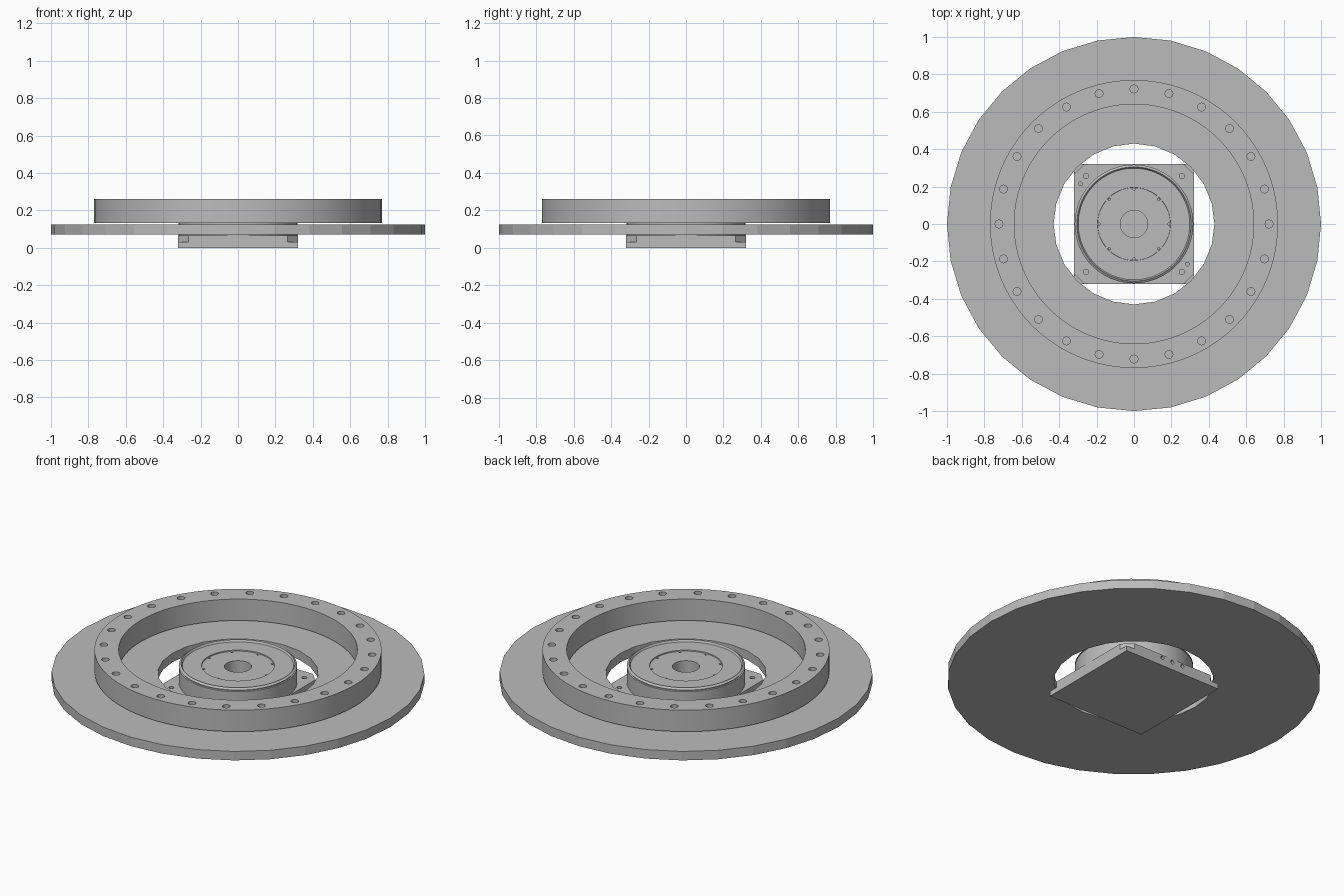
import bpy, bmesh, math
from mathutils import Matrix, Vector

cube = bpy.data.objects.get("Cube")
if cube:
    bpy.data.objects.remove(cube, do_unlink=True)

grey = bpy.data.materials.new("machined_grey")
grey.use_nodes = True
grey.diffuse_color = (0.5, 0.5, 0.5, 1)
grey.node_tree.nodes["Principled BSDF"].inputs["Base Color"].default_value = (0.5, 0.5, 0.5, 1)


def finish(name, bm):
    bmesh.ops.recalc_face_normals(bm, faces=bm.faces)
    mesh = bpy.data.meshes.new(name)
    bm.to_mesh(mesh)
    bm.free()
    mesh.materials.append(grey)
    obj = bpy.data.objects.new(name, mesh)
    bpy.context.collection.objects.link(obj)
    return obj


def lathe(name, profile, sides, closed):
    """Revolve (radius, z) points; an open profile gets flat end caps."""
    bm = bmesh.new()
    rings = []
    for r, z in profile:
        angles = [math.tau * i / sides for i in range(sides)]
        rings.append([bm.verts.new((r * math.cos(a), r * math.sin(a), z)) for a in angles])
    pairs = list(zip(rings, rings[1:]))
    if closed:
        pairs.append((rings[-1], rings[0]))
    else:
        bm.faces.new(rings[0])
        bm.faces.new(rings[-1])
    for a, b in pairs:
        for i in range(sides):
            j = (i + 1) % sides
            bm.faces.new((a[i], a[j], b[j], b[i]))
    return finish(name, bm)


def add_pin(bm, centre, radius, depth, sides=16, axis="Z"):
    turn = Matrix.Rotation(math.pi / 2, 4, "X") if axis == "Y" else Matrix()
    bmesh.ops.create_cone(bm, cap_ends=True, segments=sides, radius1=radius, radius2=radius,
                          depth=depth, matrix=Matrix.Translation(centre) @ turn)


def cut(obj, bm):
    """Subtract the cutter mesh and remove the cutter."""
    cutter = finish("cutter", bm)
    cutter.hide_render = True
    mod = obj.modifiers.new("holes", "BOOLEAN")
    mod.operation = "DIFFERENCE"
    mod.solver = "EXACT"
    mod.object = cutter
    select(obj)
    bpy.ops.object.modifier_apply(modifier=mod.name)
    bpy.data.objects.remove(cutter, do_unlink=True)


def select(obj):
    bpy.ops.object.select_all(action="DESELECT")
    obj.select_set(True)
    bpy.context.view_layer.objects.active = obj


def polar(radius, count, z):
    for i in range(count):
        a = math.tau * i / count
        yield Vector((radius * math.cos(a), radius * math.sin(a), z))


# Wide flat disc with a coarse central opening
disc = lathe("base_disc", [(1, 0.07), (1, 0.123)], 32, False)
bm = bmesh.new()
add_pin(bm, (0, 0, 0.1), 0.43, 0.2, 24)
cut(disc, bm)

# Upper ring with its circle of bolt holes
ring = lathe("bolt_ring", [(0.64, 0.133), (0.77, 0.133), (0.77, 0.26), (0.64, 0.26)], 96, True)
bm = bmesh.new()
for p in polar(0.722, 24, 0.2):
    add_pin(bm, p, 0.021, 0.3)
cut(ring, bm)

# Square housing: clipped corners, blind corner holes, ports at the back
bm = bmesh.new()
bmesh.ops.create_cube(bm, size=1, matrix=Matrix.Translation((0, 0, 0.0325))
                      @ Matrix.Diagonal((0.64, 0.64, 0.065, 1)))
housing = finish("square_housing", bm)
bm = bmesh.new()
for k in range(4):
    spin = Matrix.Rotation(math.pi / 4 + k * math.pi / 2, 4, "Z")
    bmesh.ops.create_cube(bm, size=0.2, matrix=spin @ Matrix.Translation((0.514, 0, 0.13)))
    add_pin(bm, spin @ Vector((0.362, 0, 0.06)), 0.014, 0.06)
for s in (-1, 1):
    add_pin(bm, (0.285 * s, -0.215 * s, 0.06), 0.01, 0.06)
for x in (-0.07, 0, 0.07):
    add_pin(bm, (x, 0.32, 0.047), 0.011, 0.04, axis="Y")
cut(housing, bm)

# Rotating table: chamfered rim, shallow centre face and blind bore
table = lathe("rotary_table", [
    (0.317, 0.06), (0.317, 0.158), (0.311, 0.16), (0.311, 0.166), (0.317, 0.168),
    (0.305, 0.177), (0.298, 0.166), (0.195, 0.166), (0.194, 0.16),
    (0.073, 0.16), (0.073, 0.08)], 96, False)
bm = bmesh.new()
for p in polar(0.186, 8, 0.16):
    add_pin(bm, p, 0.006, 0.06, 12)
cut(table, bm)

for obj in (ring, housing, table):
    select(obj)
    bpy.ops.object.shade_smooth_by_angle(angle=math.radians(25))
